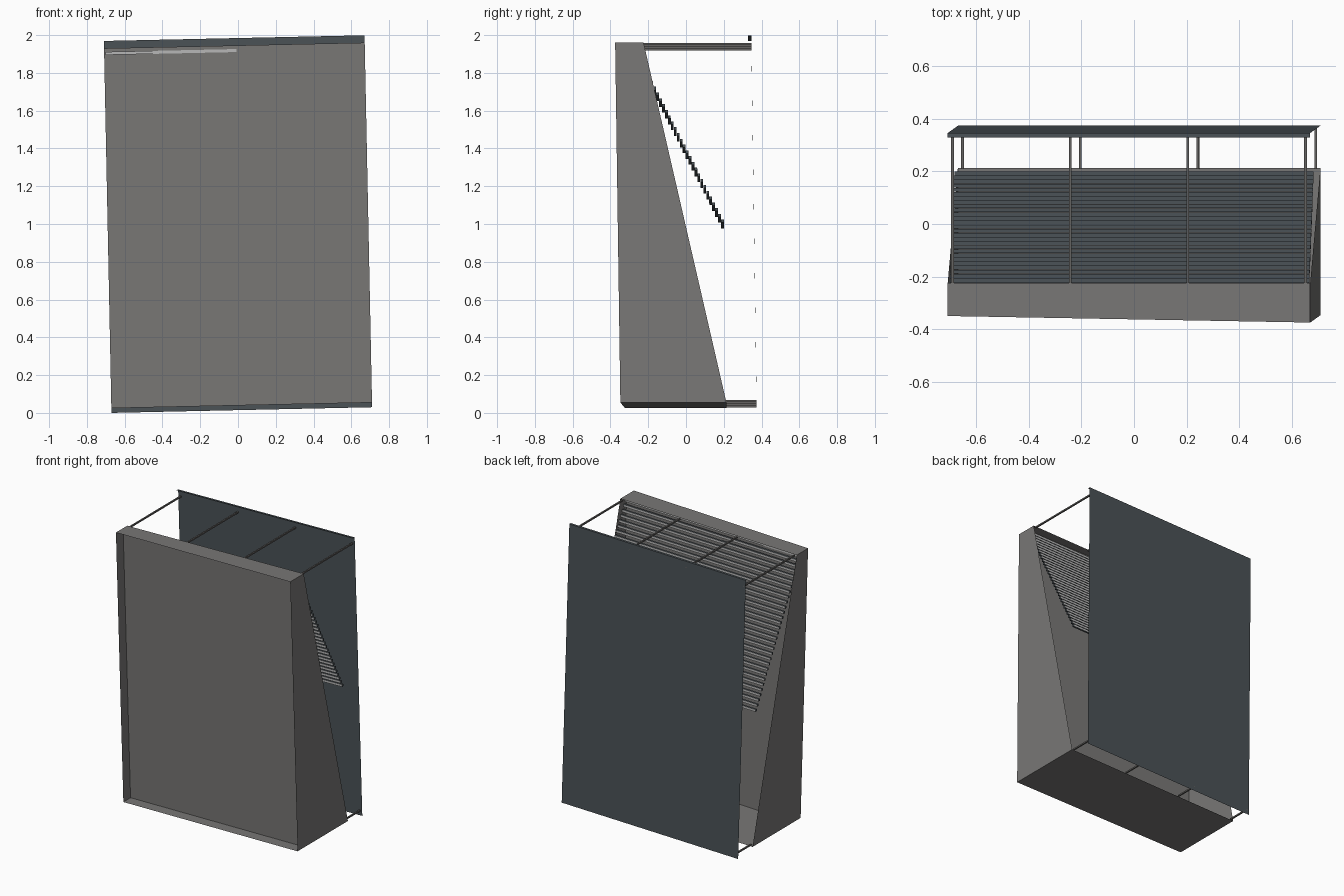
import bpy
import bmesh
from mathutils import Vector

cube = bpy.data.objects.get("Cube")
if cube:
    bpy.data.objects.remove(cube, do_unlink=True)


def material(name, rgb):
    m = bpy.data.materials.new(name)
    m.use_nodes = True
    m.diffuse_color = (*rgb, 1)
    m.node_tree.nodes["Principled BSDF"].inputs["Base Color"].default_value = (*rgb, 1)
    return m


SHELL = material("warm grey shell", (0.19, 0.185, 0.18))
PANEL = material("blue grey panel", (0.07, 0.085, 0.095))
ROD = material("dark grey rod", (0.13, 0.125, 0.12))
SLAT = material("light grey slat", (0.48, 0.48, 0.48))

HALF = 0.69            # half width of the case
FLOOR, TOP = 0.04, 1.945


def lean(p):
    """Apply the slight lean shared by all parts."""
    x, y, z = p
    return Vector((x - 0.0203 * (z - 1), y - 0.0145 * (z - 1), z + 0.0217 * x))


def front(x, depth=0):
    """Depth position of the slightly skewed front."""
    return -0.349 - 0.018 * x + depth


def finish(name, bm, *mats):
    mesh = bpy.data.meshes.new(name)
    bm.to_mesh(mesh)
    bm.free()
    for m in mats:
        mesh.materials.append(m)
    ob = bpy.data.objects.new(name, mesh)
    bpy.context.scene.collection.objects.link(ob)
    return ob


def sheet(name, corners, mat):
    bm = bmesh.new()
    bm.faces.new([bm.verts.new(lean(c)) for c in corners])
    return finish(name, bm, mat)


def add_box(bm, lo, hi):
    """Add a leaning box and return its faces."""
    verts = bmesh.ops.create_cube(bm, size=1)["verts"]
    for v in verts:
        v.co = lean([lo[i] + (v.co[i] + 0.5) * (hi[i] - lo[i]) for i in range(3)])
    return {f for v in verts for f in v.link_faces}


# Wedge-shaped case: two sides, a top and a floor
BACK_TOP, BACK_FLOOR = -0.211, 0.2
for side, s in (("left", 1), ("right", -1)):
    x = s * HALF
    ring = [(x, front(x), FLOOR), (x, BACK_FLOOR, FLOOR),
            (x, BACK_TOP, TOP), (x, front(x), TOP)]
    sheet(side + "_wall", ring if s > 0 else ring[::-1], SHELL)

for name, z, back in (("case_top", TOP, BACK_TOP), ("case_floor", FLOOR, BACK_FLOOR)):
    ring = [(-HALF, front(-HALF), z), (HALF, front(HALF), z),
            (HALF, back, z), (-HALF, back, z)]
    sheet(name, ring if z == TOP else ring[::-1], SHELL)

# Recessed front sheet
sheet("front_sheet", [(x, front(x, 0.08), z) for x, z in
                      ((-HALF, FLOOR), (HALF, FLOOR), (HALF, TOP), (-HALF, TOP))], SHELL)

# Rear panel with a narrow lip along its top edge
PY, PB, PT = 0.36, 0.015, 1.984
sheet("rear_panel", [(HALF, PY, PB), (-HALF, PY, PB),
                     (-HALF, PY, PT), (HALF, PY, PT)], PANEL)
sheet("panel_lip", [(-HALF, PY - 0.017, PT), (HALF, PY - 0.017, PT),
                    (HALF, PY, PT), (-HALF, PY, PT)], PANEL)

# Rods holding the panel away from the case
for name, z, start in (("top_rods", TOP - 0.012, BACK_TOP),
                       ("bottom_rods", FLOOR + 0.004, BACK_FLOOR - 0.005)):
    bm = bmesh.new()
    for i in range(4):
        x = -0.672 + i * 0.448
        add_box(bm, (x - 0.005, start, z), (x + 0.005, PY, z + 0.01))
    finish(name, bm, ROD)

# Sloping bank of slats: light upright faces, dark treads
bm = bmesh.new()
for i in range(31):
    z = 1.0 + i * 0.0306
    y = 0.2 - i * 0.0156 + 0.0145 * (z - 1)
    for f in add_box(bm, (-0.684, y - 0.0145, z - 0.008), (0.684, y, z + 0.008)):
        f.normal_update()
        f.material_index = 0 if abs(f.normal.y) > 0.7 else 1
finish("slats", bm, SLAT, PANEL)
